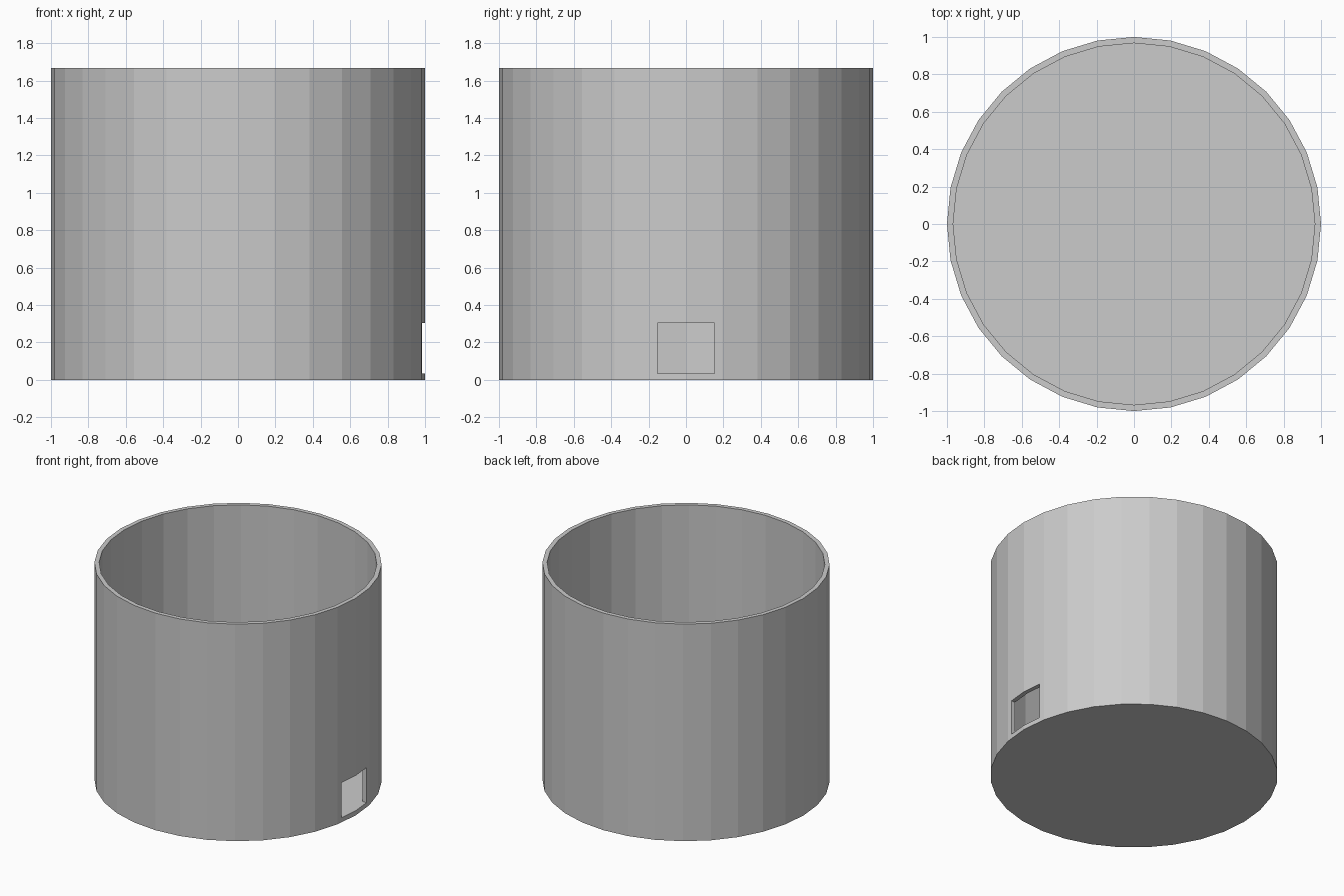
import bpy

if "Cube" in bpy.data.objects:
    bpy.data.objects.remove(bpy.data.objects["Cube"])

R, H, T, SIDES = 1.0, 1.667, 0.033, 32


def cylinder(name, radius, z0, z1):
    bpy.ops.mesh.primitive_cylinder_add(vertices=SIDES, radius=radius, depth=z1 - z0,
                                        location=(0, 0, (z0 + z1) / 2))
    bpy.context.object.name = name
    return bpy.context.object


def cut(target, cutter):
    mod = target.modifiers.new("cut_" + cutter.name, 'BOOLEAN')
    mod.operation = 'DIFFERENCE'
    mod.solver = 'EXACT'
    mod.object = cutter
    bpy.context.view_layer.objects.active = target
    bpy.ops.object.modifier_apply(modifier=mod.name)
    bpy.data.objects.remove(cutter, do_unlink=True)


# Outer body
body = cylinder("open_container", R, 0, H)

# Hollow interior, leaving a thin wall and floor
cut(body, cylinder("hollow", R - T, T, H + 0.5))

# Small rectangular opening through the right wall, just above the floor
y0, y1, z0, z1 = -0.153, 0.153, 0.035, 0.304
bpy.ops.mesh.primitive_cube_add(size=1, location=(R, (y0 + y1) / 2, (z0 + z1) / 2))
opening = bpy.context.object
opening.name = "opening"
opening.scale = (0.3, y1 - y0, z1 - z0)
bpy.ops.object.transform_apply(location=False, rotation=False, scale=True)
cut(body, opening)
